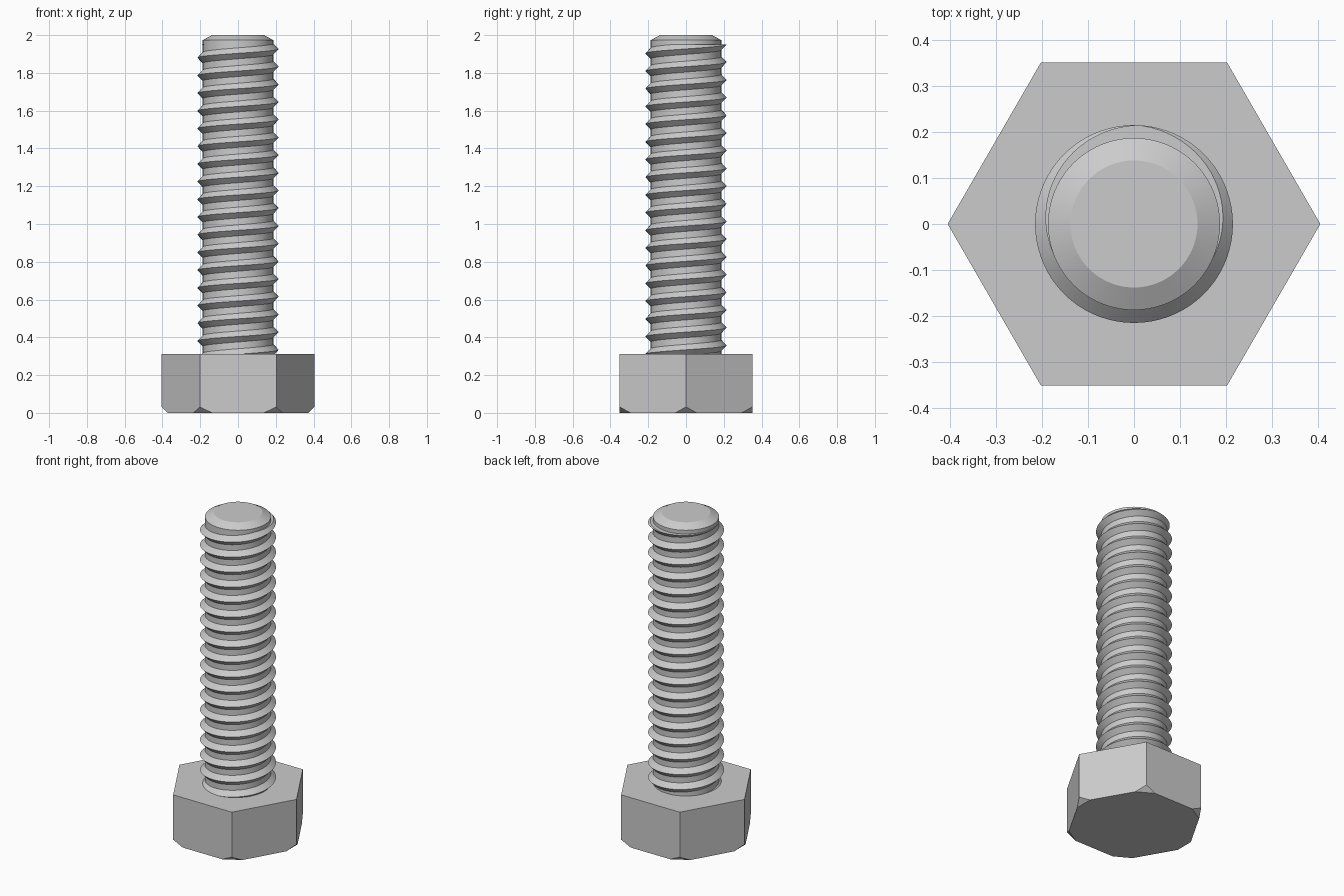
import bpy, bmesh, math
from mathutils import Vector

cube = bpy.data.objects.get("Cube")
if cube:
    bpy.data.objects.remove(cube)

steel = bpy.data.materials.new("steel grey")
steel.use_nodes = True
GREY = (0.6, 0.6, 0.6, 1)
steel.diffuse_color = GREY
steel.node_tree.nodes["Principled BSDF"].inputs["Base Color"].default_value = GREY

HEAD_TOP, THREAD_TOP, TOP = 0.312, 1.95, 2.0
ROOT, CREST, PITCH = 0.187, 0.215, 0.0937
SEG = 72


def finish(bm, name, smooth):
    bmesh.ops.recalc_face_normals(bm, faces=bm.faces[:])
    mesh = bpy.data.meshes.new(name)
    bm.to_mesh(mesh)
    bm.free()
    mesh.materials.append(steel)
    obj = bpy.data.objects.new(name, mesh)
    bpy.context.collection.objects.link(obj)
    if smooth:
        bpy.ops.object.select_all(action='DESELECT')
        obj.select_set(True)
        bpy.context.view_layer.objects.active = obj
        bpy.ops.object.shade_smooth_by_angle(angle=math.radians(25))


def slice_off(bm, point, normal):
    """Cut away everything on the normal's side and cap the opening."""
    bmesh.ops.bisect_plane(bm, geom=bm.verts[:] + bm.edges[:] + bm.faces[:],
                           plane_co=point, plane_no=normal, clear_outer=True)
    bmesh.ops.holes_fill(bm, edges=[e for e in bm.edges if e.is_boundary], sides=0)


def ring(bm, radius, z, count):
    return [bm.verts.new((radius * math.cos(a), radius * math.sin(a), z))
            for a in (math.tau * i / count for i in range(count))]


def loft(bm, rings):
    bm.faces.new(rings[0])
    bm.faces.new(rings[-1])
    for low, high in zip(rings, rings[1:]):
        for i in range(len(low)):
            j = (i + 1) % len(low)
            bm.faces.new((low[i], low[j], high[j], high[i]))


# Hexagonal head with its lower corners cut off
bm = bmesh.new()
loft(bm, [ring(bm, 0.405, z, 6) for z in (0, HEAD_TOP)])
for i in range(6):
    a = math.tau * i / 6
    out = Vector((math.cos(a), math.sin(a), 0))
    slice_off(bm, out * 0.372, out - Vector((0, 0, 1.05)))
finish(bm, "hex_head", False)

# Right-handed thread: a V ridge swept up a helix, trimmed flat at both ends
bm = bmesh.new()
flank = 0.029
profile = [(ROOT, -PITCH / 2), (ROOT, -flank), (CREST, 0), (ROOT, flank), (ROOT, PITCH / 2)]
start = 1.927 - 18 * PITCH
rows = []
for step in range(20 * SEG + 1):
    a = math.tau * step / SEG
    rows.append([bm.verts.new((r * math.cos(a), r * math.sin(a),
                               start + dz + PITCH * step / SEG)) for r, dz in profile])
for row, after in zip(rows, rows[1:]):
    for k in range(len(profile) - 1):
        bm.faces.new((row[k], after[k], after[k + 1], row[k + 1]))
bmesh.ops.remove_doubles(bm, verts=bm.verts[:], dist=0.0005)
slice_off(bm, (0, 0, THREAD_TOP), (0, 0, 1))
slice_off(bm, (0, 0, HEAD_TOP - 0.012), (0, 0, -1))
finish(bm, "threaded_shank", True)

# Plain tip with chamfered end
bm = bmesh.new()
loft(bm, [ring(bm, r, z, SEG) for r, z in
          ((ROOT, THREAD_TOP), (ROOT, 1.973), (0.138, TOP))])
finish(bm, "chamfered_tip", True)
